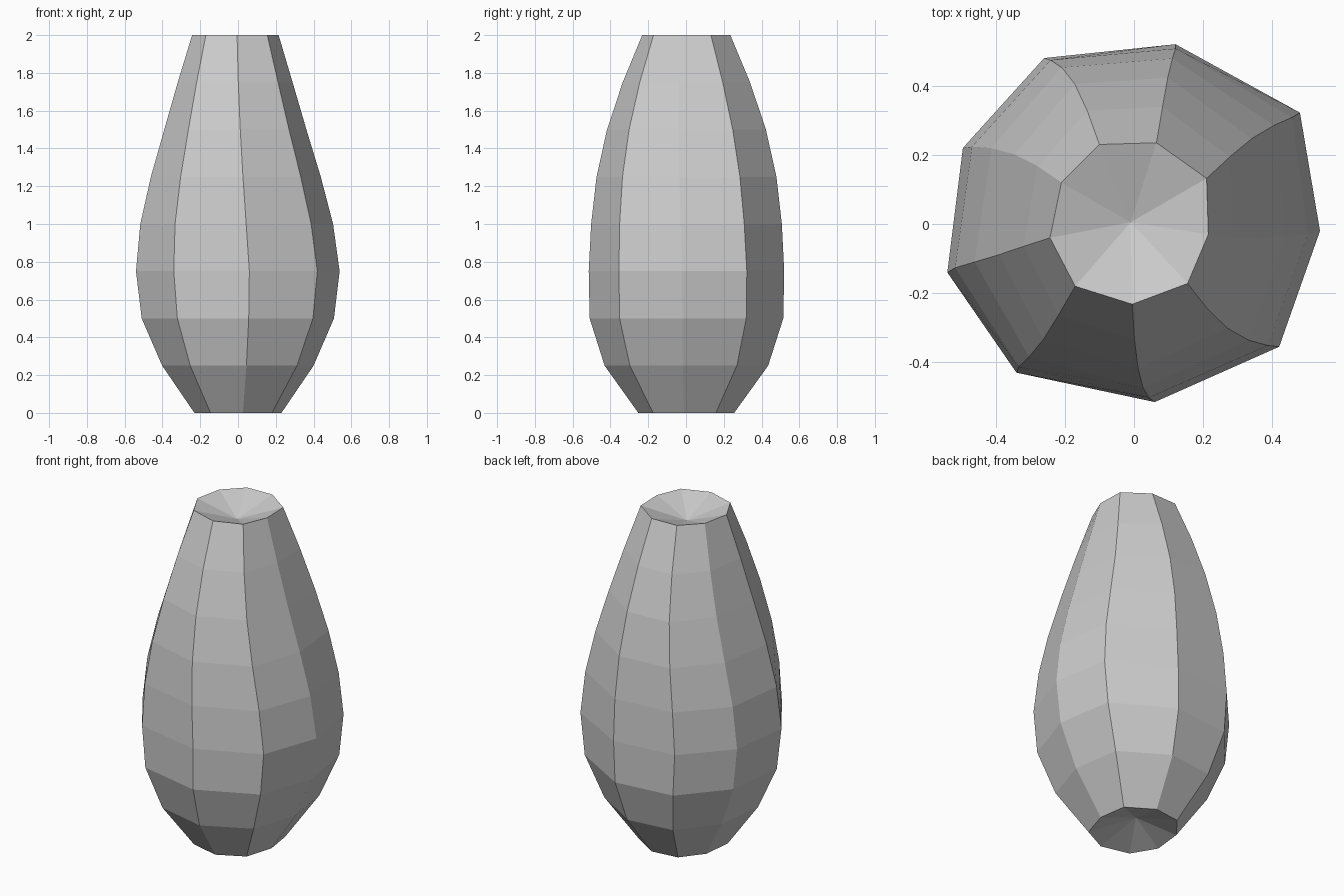
import bpy, bmesh

if "Cube" in bpy.data.objects:
    bpy.data.objects.remove(bpy.data.objects["Cube"])

# Slightly irregular nine-sided outlines: widest ring and top rim
WIDE = [(0.12, 0.52), (-0.26, 0.48), (-0.495, 0.22), (-0.54, -0.14), (-0.34, -0.43),
        (0.06, -0.515), (0.42, -0.355), (0.538, -0.02), (0.48, 0.322)]
RIM = [(0.065, 0.235), (-0.10, 0.23), (-0.21, 0.12), (-0.243, -0.04), (-0.17, -0.18),
       (-0.005, -0.232), (0.155, -0.172), (0.215, -0.03), (0.21, 0.132)]
# Half width and half depth of each ring, 0.25 apart in height
HALF_X = [0.23, 0.40, 0.508, 0.538, 0.51, 0.45, 0.377, 0.305, 0.23]
HALF_Y = [0.255, 0.435, 0.515, 0.52, 0.507, 0.478, 0.422, 0.338, 0.234]
DENT = 0.08


def ring_points(i):
    """Outline of ring i, drifting from the wide outline to the rim outline."""
    t = max(0.0, (i - 3) / 5)
    for (wx, wy), (rx, ry) in zip(WIDE, RIM):
        x = (wx / HALF_X[3] * (1 - t) + rx / HALF_X[8] * t) * HALF_X[i]
        y = (wy / HALF_Y[3] * (1 - t) + ry / HALF_Y[8] * t) * HALF_Y[i]
        yield x, y, i * 0.25


bm = bmesh.new()
rings = [[bm.verts.new(p) for p in ring_points(i)] for i in range(len(HALF_X))]
n = len(WIDE)

# Faceted side walls
for low, high in zip(rings, rings[1:]):
    for k in range(n):
        j = (k + 1) % n
        bm.faces.new((low[k], low[j], high[j], high[k]))

# Dished top and bottom fans
for ring, z in ((rings[0], DENT), (rings[-1], 2 - DENT)):
    centre = bm.verts.new((-0.01, 0.005, z))
    for k in range(n):
        bm.faces.new((ring[k], ring[(k + 1) % n], centre))

bmesh.ops.recalc_face_normals(bm, faces=bm.faces)
mesh = bpy.data.meshes.new("faceted_pod")
bm.to_mesh(mesh)
bm.free()
pod = bpy.data.objects.new("faceted_pod", mesh)
bpy.context.collection.objects.link(pod)
